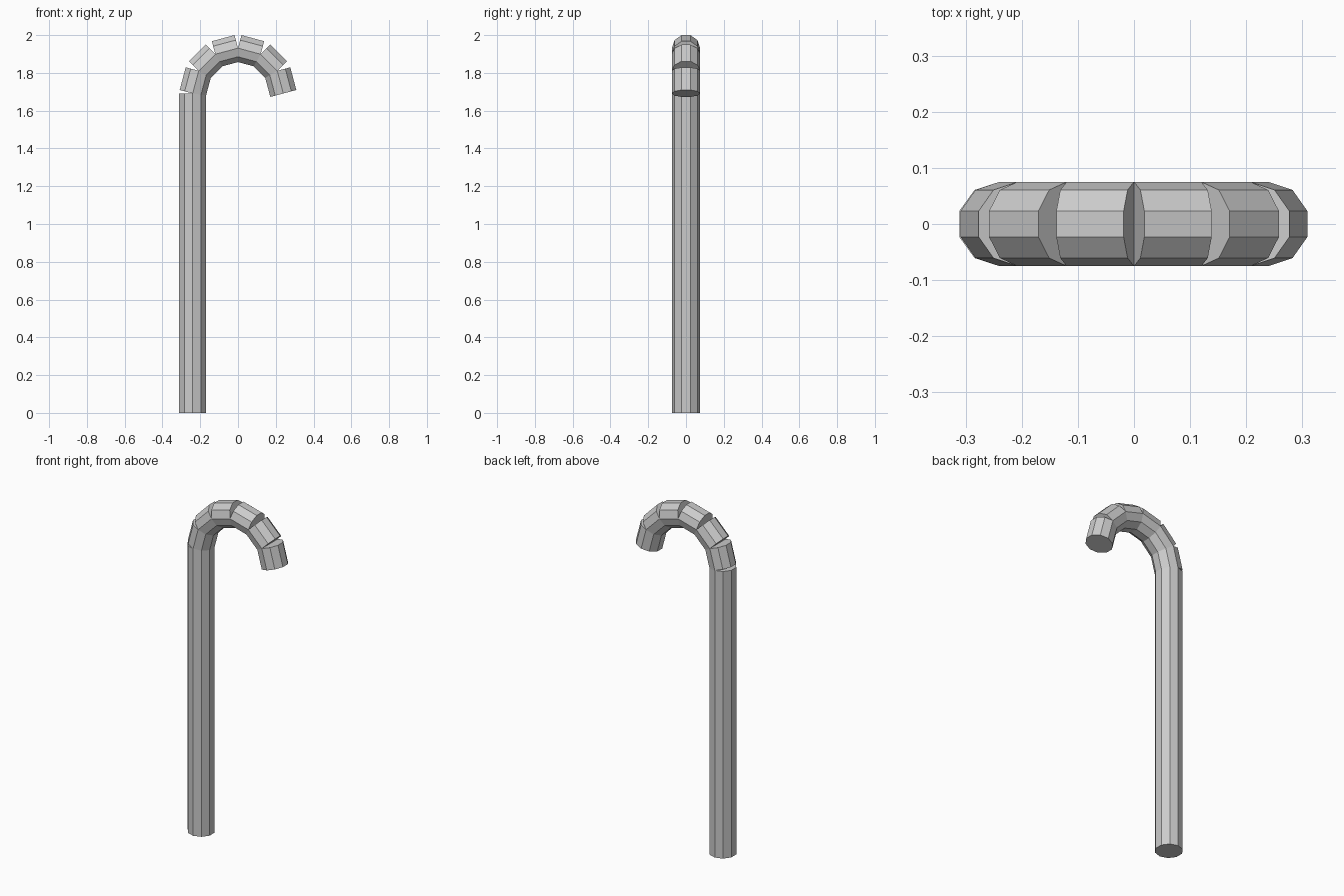
import bpy
from math import radians, sin, cos, pi
from mathutils import Vector

cube = bpy.data.objects.get("Cube")
if cube:
    bpy.data.objects.remove(cube, do_unlink=True)

SIDES = 10
TUBE_R = 0.075       # tube radius
BEND_R = 0.24        # radius of the crook's centre line
BEND_Z = 1.691       # height where the crook starts
SEGMENTS = 6

grey = bpy.data.materials.new("plain_grey")
grey.use_nodes = True
colour = (0.6, 0.6, 0.6, 1)
grey.diffuse_color = colour
grey.node_tree.nodes["Principled BSDF"].inputs["Base Color"].default_value = colour


def tube(name, start, end):
    """Capped flat-shaded tube between two points in the XZ plane."""
    axis = end - start
    bpy.ops.mesh.primitive_cylinder_add(
        vertices=SIDES, radius=TUBE_R, depth=axis.length, location=(start + end) / 2)
    obj = bpy.context.object
    obj.name = name
    obj.rotation_euler = axis.to_track_quat('Z', 'Y').to_euler()
    # Keep the flat sides in the bend plane
    obj.rotation_euler = (0, Vector((axis.z, axis.x)).angle_signed(Vector((1, 0))), 0)
    if abs((obj.rotation_euler.to_matrix() @ Vector((0, 0, 1))).dot(axis.normalized())) < 0.999:
        obj.rotation_euler.y *= -1
    obj.data.materials.append(grey)
    return obj


def bend_point(i):
    a = pi - radians(180 / SEGMENTS) * i
    return Vector((BEND_R * cos(a), 0, BEND_Z + BEND_R * sin(a)))


# Straight shaft
tube("shaft", Vector((-BEND_R, 0, 0)), bend_point(0))

# Crook: straight segments hinged on the centre line, open on the outside
for i in range(SEGMENTS):
    tube(f"crook_segment_{i + 1}", bend_point(i), bend_point(i + 1))
